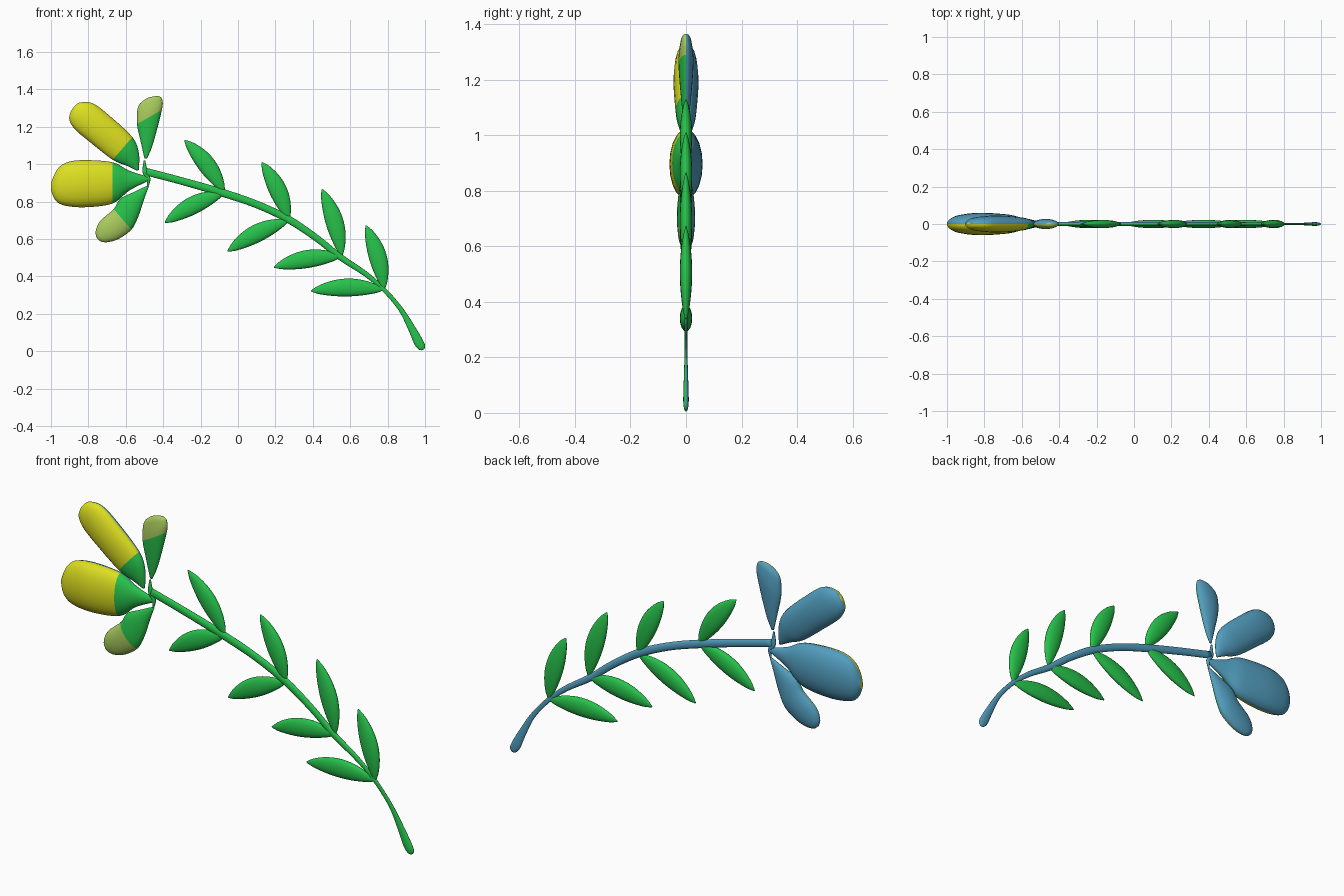
import bpy, bmesh, math
from mathutils import Vector


def material(name, rgb):
    m = bpy.data.materials.new(name)
    m.diffuse_color = (*rgb, 1)
    return m


GREEN = material("leaf green", (0.02, 0.54, 0.07))
YELLOW = material("petal yellow", (0.72, 0.74, 0.015))
PALE = material("pale green", (0.40, 0.60, 0.11))
BLUE = material("back blue", (0.085, 0.34, 0.52))


def smooth_stations(rows, steps):
    """Catmull-Rom interpolation of station rows."""
    rows = [Vector(r) for r in rows]
    out = []
    for i in range(len(rows) - 1):
        p0, p1 = rows[max(i - 1, 0)], rows[i]
        p2, p3 = rows[i + 1], rows[min(i + 2, len(rows) - 1)]
        for s in range(steps):
            t = s / steps
            out.append(0.5 * (2 * p1 + (p2 - p0) * t
                              + (2 * p0 - 5 * p1 + 4 * p2 - p3) * t * t
                              + (3 * p1 - p0 - 3 * p2 + p3) * t ** 3))
    return out + [rows[-1]]


def loft(name, rows, mats, split=None, steps=5, sides=20):
    """Elliptical rings between two edge points (x1, z1, x2, z2, half depth).
    mats = base, tip, back; split = station where the tip colour begins."""
    bm = bmesh.new()
    rings = []
    for x1, z1, x2, z2, d in smooth_stations(rows, steps):
        ring = []
        for k in range(sides):
            a = 2 * math.pi * k / sides
            u = 0.5 + 0.5 * math.cos(a)
            ring.append(bm.verts.new((x1 + (x2 - x1) * u, d * math.sin(a),
                                      z1 + (z2 - z1) * u)))
        rings.append(ring)
    for i in range(len(rings) - 1):
        a, b = rings[i], rings[i + 1]
        for k in range(sides):
            n = (k + 1) % sides
            f = bm.faces.new((a[k], a[n], b[n], b[k]))
            if f.calc_center_median().y > 0:
                f.material_index = 2
            elif split is not None and i >= split * steps:
                f.material_index = 1
    bm.faces.new(rings[0])
    bm.faces.new(rings[-1]).material_index = 0 if split is None else 1
    bmesh.ops.recalc_face_normals(bm, faces=bm.faces)
    for f in bm.faces:
        f.smooth = True
    me = bpy.data.meshes.new(name)
    bm.to_mesh(me)
    bm.free()
    for m in mats:
        me.materials.append(m)
    ob = bpy.data.objects.new(name, me)
    bpy.context.collection.objects.link(ob)
    return ob


def along(path):
    """Turn a centre line (x, z, half width, half depth) into edge stations."""
    rows = []
    for i, (x, z, w, d) in enumerate(path):
        a, b = path[max(i - 1, 0)], path[min(i + 1, len(path) - 1)]
        t = Vector((b[0] - a[0], b[1] - a[1])).normalized()
        rows.append((x - t.y * w, z + t.x * w, x + t.y * w, z - t.x * w, d))
    return rows


# Stem: arched, thin near the foot, flared at the cut end
loft("stem", along([
    (-0.49, 0.96, 0.02, 0.01), (-0.30, 0.91, 0.02, 0.012),
    (-0.085, 0.848, 0.021, 0.012), (0.10, 0.785, 0.02, 0.012),
    (0.27, 0.705, 0.02, 0.012), (0.42, 0.605, 0.018, 0.011),
    (0.545, 0.505, 0.017, 0.01), (0.68, 0.415, 0.014, 0.008),
    (0.78, 0.33, 0.012, 0.005), (0.87, 0.225, 0.013, 0.005),
    (0.93, 0.12, 0.02, 0.008), (0.965, 0.05, 0.025, 0.01),
    (0.983, 0.02, 0.02, 0.008), (0.988, 0.008, 0.008, 0.003)]),
    (GREEN, GREEN, BLUE), sides=16)

# Thin collar at the top of the stem
loft("collar", along([(-0.50, 1.02, 0.004, 0.004), (-0.497, 0.96, 0.014, 0.008),
                      (-0.478, 0.92, 0.01, 0.008), (-0.483, 0.88, 0.004, 0.004)]),
     (GREEN, GREEN, BLUE), sides=12)

# Leaves: four pairs, (base, upper tip, lower tip)
pairs = [((-0.073, 0.848), (-0.285, 1.128), (-0.39, 0.688)),
         ((0.272, 0.70), (0.128, 1.01), (-0.055, 0.535)),
         ((0.555, 0.508), (0.449, 0.866), (0.193, 0.449)),
         ((0.782, 0.33), (0.684, 0.672), (0.39, 0.322))]
for n, (base, *tips) in enumerate(pairs, 1):
    for side, tip in zip(("upper", "lower"), tips):
        b, t = Vector(base), Vector(tip)
        d = (t - b).normalized()
        path = []
        for i in range(13):
            s = i / 12
            bulge = math.sin(math.pi * s)
            c = b.lerp(t, s) + Vector((d.y, -d.x)) * 0.015 * bulge
            f = max(bulge, 0) ** 0.75 + 0.06
            path.append((c.x, c.y, 0.045 * f, 0.021 * f))
        loft(f"{side}_leaf_{n}", along(path), (GREEN, GREEN, GREEN), steps=2, sides=16)

# Petals: edge pairs from base to tip
loft("large_petal", [
    (-0.47, 0.93, -0.47, 0.915, 0.005), (-0.58, 0.965, -0.58, 0.86, 0.027),
    (-0.67, 1.01, -0.67, 0.79, 0.05), (-0.82, 1.022, -0.82, 0.77, 0.06),
    (-0.915, 1.01, -0.93, 0.78, 0.05), (-0.968, 0.97, -0.978, 0.81, 0.034),
    (-1.0, 0.90, -1.0, 0.86, 0.01)], (GREEN, YELLOW, BLUE), 2)
loft("upper_petal", [
    (-0.53, 0.97, -0.54, 0.965, 0.004), (-0.53, 1.06, -0.595, 0.992, 0.022),
    (-0.565, 1.145, -0.67, 1.024, 0.037), (-0.684, 1.257, -0.791, 1.118, 0.045),
    (-0.775, 1.325, -0.872, 1.187, 0.039), (-0.845, 1.33, -0.902, 1.24, 0.025),
    (-0.875, 1.31, -0.893, 1.285, 0.008)], (GREEN, YELLOW, BLUE), 2)
loft("small_top_petal", [
    (-0.50, 1.03, -0.487, 1.03, 0.004), (-0.52, 1.12, -0.455, 1.107, 0.016),
    (-0.54, 1.215, -0.407, 1.29, 0.027), (-0.535, 1.305, -0.405, 1.345, 0.022),
    (-0.50, 1.345, -0.42, 1.363, 0.014), (-0.47, 1.359, -0.44, 1.365, 0.005)],
    (GREEN, PALE, BLUE), 2)
loft("small_bottom_petal", [
    (-0.487, 0.885, -0.477, 0.88, 0.004), (-0.56, 0.85, -0.503, 0.81, 0.018),
    (-0.63, 0.815, -0.533, 0.72, 0.029), (-0.665, 0.76, -0.57, 0.65, 0.033),
    (-0.738, 0.695, -0.64, 0.60, 0.029), (-0.761, 0.64, -0.70, 0.583, 0.019),
    (-0.755, 0.605, -0.735, 0.587, 0.006)], (GREEN, PALE, BLUE), 3)
